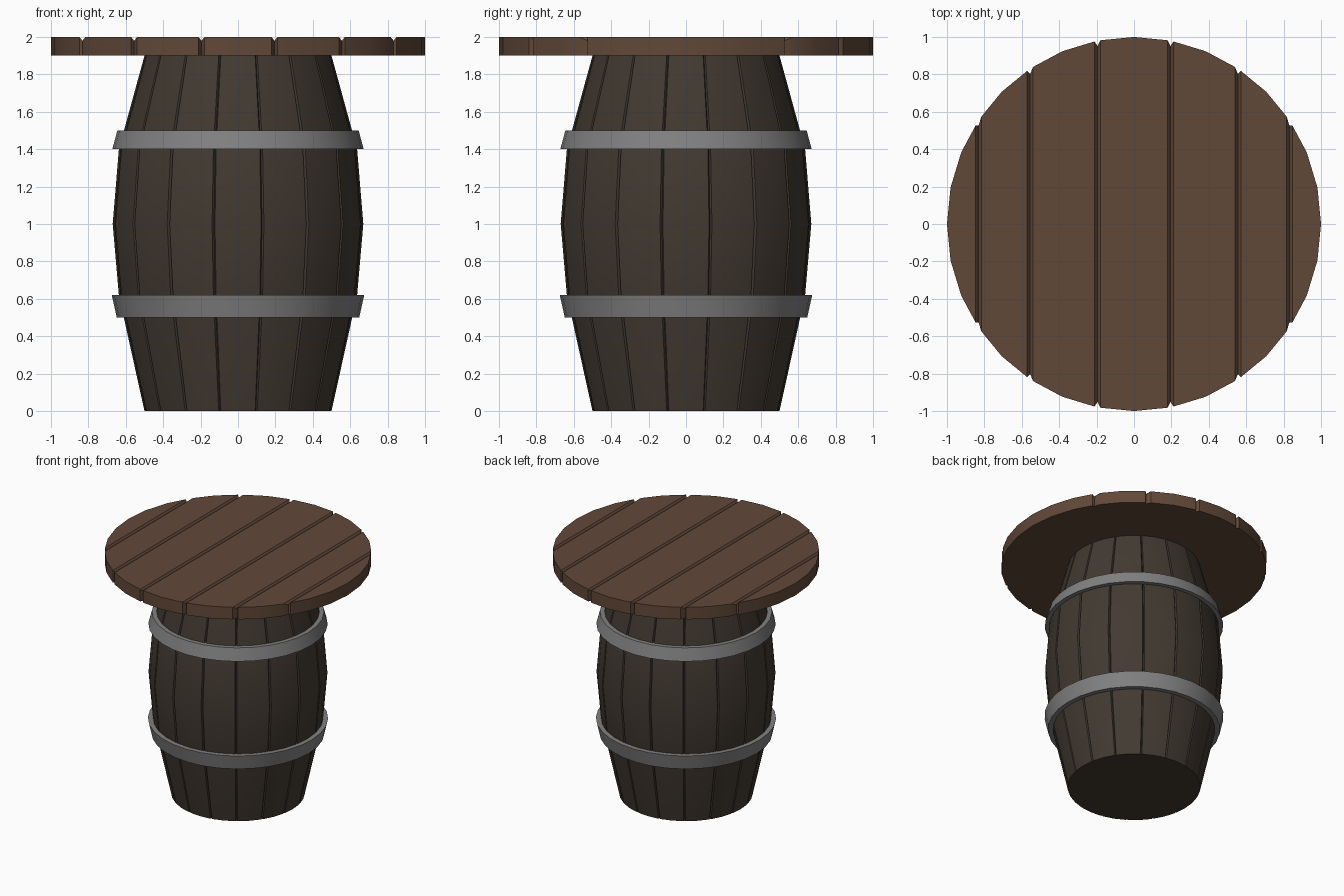
import bpy, bmesh
from math import sin, cos, pi, radians

if "Cube" in bpy.data.objects:
    bpy.data.objects.remove(bpy.data.objects["Cube"])


def finish(name, bm, color):
    bmesh.ops.recalc_face_normals(bm, faces=bm.faces)
    me = bpy.data.meshes.new(name)
    bm.to_mesh(me)
    bm.free()
    ob = bpy.data.objects.new(name, me)
    bpy.context.collection.objects.link(ob)
    mat = bpy.data.materials.new(name + "_material")
    mat.diffuse_color = (*color, 1)
    mat.use_nodes = True
    mat.node_tree.nodes["Principled BSDF"].inputs["Base Color"].default_value = mat.diffuse_color
    me.materials.append(mat)
    bpy.ops.object.select_all(action='DESELECT')
    ob.select_set(True)
    bpy.context.view_layer.objects.active = ob
    bpy.ops.object.shade_smooth_by_angle(angle=radians(25))
    return ob


def lathe(bm, profile, spokes, closed):
    """Sweep (radius, z) points round the axis; spokes are (angle, inset)."""
    rings = [[bm.verts.new(((r - d) * cos(a), (r - d) * sin(a), z)) for a, d in spokes]
             for r, z in profile]
    n, m = len(spokes), len(profile)
    for i in range(m if closed else m - 1):
        lo, hi = rings[i], rings[(i + 1) % m]
        for j in range(n):
            k = (j + 1) % n
            bm.faces.new((lo[j], lo[k], hi[k], hi[j]))
    if not closed:
        bm.faces.new(rings[0])
        bm.faces.new(rings[-1])


STEP = pi / 16

# Barrel: 16 bulging staves with narrow V grooves between them
spokes = []
for i in range(16):
    a = 2 * i * STEP
    spokes += [(a, 0), (a + STEP - 0.012, 0), (a + STEP, 0.012), (a + STEP + 0.012, 0)]
bm = bmesh.new()
lathe(bm, [(0.5, 0), (0.637, 0.62), (0.67, 1.0), (0.637, 1.4), (0.5, 1.9)], spokes, False)
finish("barrel", bm, (0.055, 0.042, 0.031))

# Metal hoops, leaning with the barrel wall
ring = [(i * STEP, 0) for i in range(32)]
for name, z0, z1, r0, r1 in (("lower_hoop", 0.5, 0.62, 0.648, 0.675),
                             ("upper_hoop", 1.4, 1.5, 0.672, 0.645)):
    bm = bmesh.new()
    lathe(bm, [(r0, z0), (r1, z1), (r1 - 0.045, z1), (r0 - 0.045, z0)], ring, True)
    finish(name, bm, (0.22, 0.22, 0.22))

# Tabletop: disc of planks, grooved across the top and notched at the rim
bm = bmesh.new()
lathe(bm, [(1, 1.9), (1, 2.0)], ring, False)
seams = [s * sin(k * STEP) for k in (1, 3, 5) for s in (-1, 1)]
for s in seams:
    for x in (s - 0.016, s, s + 0.016):
        bmesh.ops.bisect_plane(bm, geom=bm.verts[:] + bm.edges[:] + bm.faces[:], dist=1e-4,
                               plane_co=(x, 0, 0), plane_no=(1, 0, 0))
for v in bm.verts:
    if any(abs(v.co.x - s) < 1e-3 for s in seams):
        v.co.y -= 0.03 if v.co.y > 0 else -0.03
        if v.co.z > 1.95:
            v.co.z -= 0.02
finish("tabletop", bm, (0.12, 0.065, 0.04))
